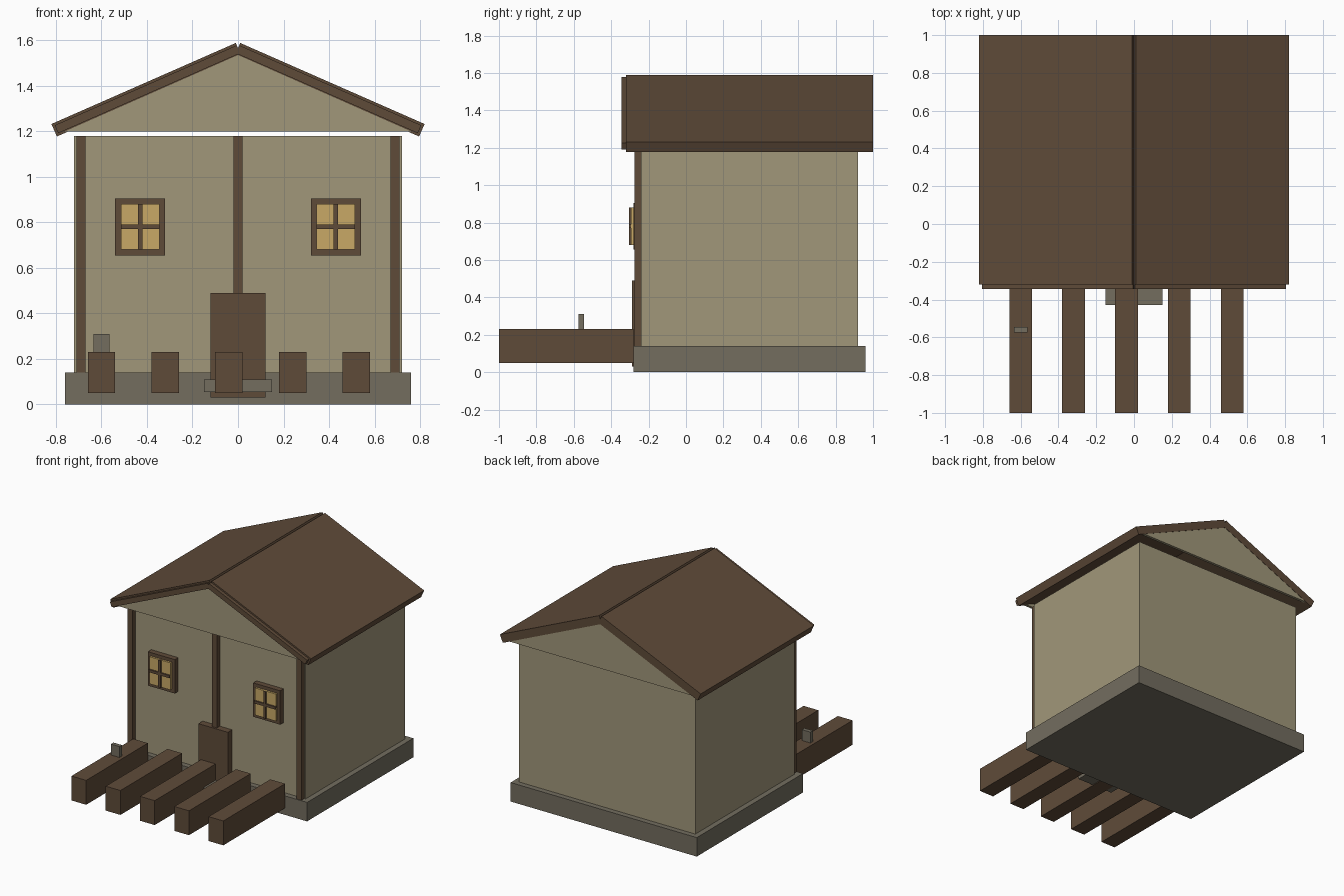
import bpy
import bmesh
from math import atan2, cos, sin
from mathutils import Matrix, Vector

old = bpy.data.objects.get("Cube")
if old:
    bpy.data.objects.remove(old, do_unlink=True)


def material(name, hexcode):
    def lin(c):
        return c / 12.92 if c <= 0.04045 else ((c + 0.055) / 1.055) ** 2.4
    rgb = [lin(v / 255) for v in bytes.fromhex(hexcode)]
    mat = bpy.data.materials.new(name)
    mat.use_nodes = True
    mat.diffuse_color = (*rgb, 1)
    mat.node_tree.nodes["Principled BSDF"].inputs["Base Color"].default_value = (*rgb, 1)
    return mat


PLASTER = material("plaster", "A1977A")
WOOD = material("brown_wood", "5F4B39")
STONE = material("grey_stone", "736D5F")
GLOW = material("warm_window", "C8A866")


def finish(name, bm, mat):
    bmesh.ops.recalc_face_normals(bm, faces=bm.faces)
    mesh = bpy.data.meshes.new(name)
    bm.to_mesh(mesh)
    bm.free()
    mesh.materials.append(mat)
    obj = bpy.data.objects.new(name, mesh)
    bpy.context.collection.objects.link(obj)
    return obj


def box(name, x, y, z, mat):
    """Box from (min, max) ranges on each axis."""
    bm = bmesh.new()
    bmesh.ops.create_cube(bm, size=1)
    for v in bm.verts:
        for i, (lo, hi) in enumerate((x, y, z)):
            v.co[i] = lo if v.co[i] < 0 else hi
    return finish(name, bm, mat)


def prism(name, profile, y, mat):
    """Extrude an x-z outline along y."""
    bm = bmesh.new()
    face = bm.faces.new([bm.verts.new((px, y[0], pz)) for px, pz in profile])
    ext = bmesh.ops.extrude_face_region(bm, geom=[face])
    moved = [g for g in ext["geom"] if isinstance(g, bmesh.types.BMVert)]
    bmesh.ops.translate(bm, verts=moved, vec=(0, y[1] - y[0], 0))
    return finish(name, bm, mat)


# Foundation and walls
box("foundation", (-0.76, 0.76), (-0.28, 0.96), (0, 0.14), STONE)
box("walls", (-0.72, 0.72), (-0.24, 0.92), (0.14, 1.18), PLASTER)

# Thin gable panels at both ends of the hollow roof
GABLE = [(-0.76, 1.2), (0.76, 1.2), (0, 1.535)]
prism("front_gable", GABLE, (-0.32, -0.30), PLASTER)
prism("back_gable", GABLE, (0.978, 0.998), PLASTER)

# Pitched roof slabs with slimmer trim boards on the front
ridge, eave = Vector((0.01, 1.588)), Vector((0.82, 1.232))
along = (eave - ridge).normalized()
down = Vector((along.y, -along.x))
for side, sx in (("left", 1), ("right", -1)):
    for part, inset, y in (("roof", 0, (-0.32, 1.0)), ("roof_trim", 0.011, (-0.345, -0.32))):
        thick = 0.06
        a = ridge + down * inset
        b = eave - along * inset + down * inset
        drop = down * (thick - 2 * inset)
        outline = [(p.x * sx, p.y) for p in (a, b, b + drop, a + drop)]
        prism(f"{side}_{part}", outline, y, WOOD)

# Front timber posts
for name, x in (("left_post", 0.69), ("middle_post", 0), ("right_post", -0.69)):
    box(name, (x - 0.02, x + 0.02), (-0.275, -0.24), (0.14, 1.18), WOOD)

# Door and step
box("door", (-0.12, 0.12), (-0.29, -0.24), (0.03, 0.49), WOOD)
box("door_step", (-0.15, 0.15), (-0.43, -0.28), (0.055, 0.11), STONE)

# Windows: frame border, glowing pane and cross bars
for side, cx in (("left", 0.43), ("right", -0.43)):
    cz = 0.78
    box(f"{side}_window_frame", (cx - 0.11, cx + 0.11), (-0.28, -0.24), (0.655, 0.905), WOOD)
    box(f"{side}_window_pane", (cx - 0.085, cx + 0.085), (-0.295, -0.27), (0.68, 0.88), GLOW)
    box(f"{side}_window_upright", (cx - 0.01, cx + 0.01), (-0.305, -0.28), (0.68, 0.88), WOOD)
    box(f"{side}_window_crossbar", (cx - 0.085, cx + 0.085), (-0.305, -0.28),
        (cz - 0.01, cz + 0.01), WOOD)

# Row of beams reaching out in front
for i in range(5):
    x = -0.6 + 0.28 * i
    box(f"beam_{i + 1}", (x - 0.06, x + 0.06), (-1, -0.28), (0.05, 0.23), WOOD)

# Small stone block standing on the first beam
box("stone_block", (-0.635, -0.565), (-0.575, -0.545), (0.23, 0.31), STONE)
